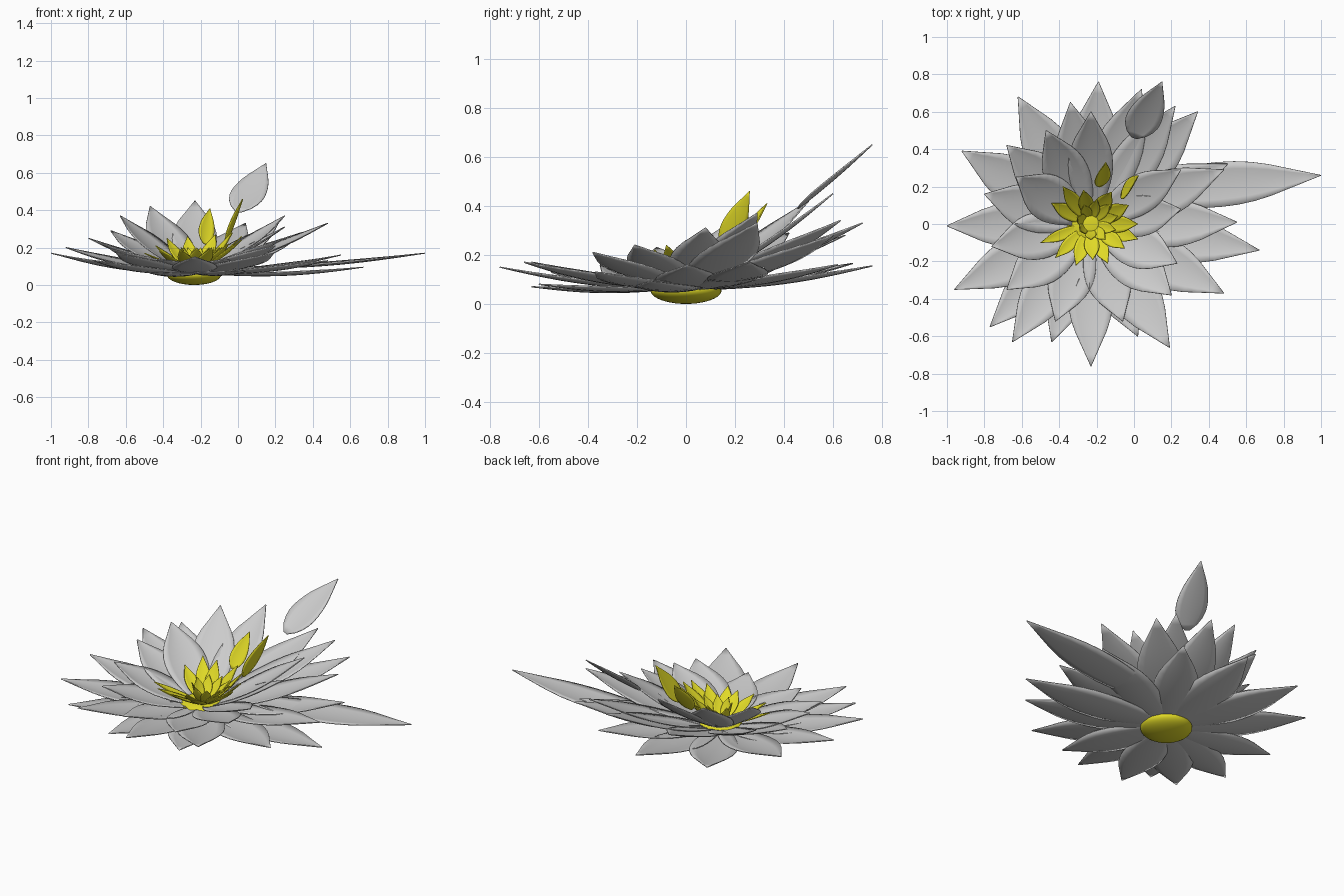
import bpy, bmesh, math
from mathutils import Vector

CENTRE = Vector((-0.235, 0, 0))
yellow = bpy.data.materials.new("yellow")
yellow.diffuse_color = (0.75, 0.7, 0.02, 1)

# Half-width along a petal, from base to tip
WIDTHS = [0.45, 0.62, 0.78, 0.90, 0.98, 1.0, 0.97, 0.87, 0.70, 0.47, 0.24, 0.012]
LOOSE = [0.15, 0.60, 0.84, 0.97, 1.0, 0.96, 0.88, 0.76, 0.59, 0.40, 0.20, 0.012]


def petal(name, base, tip, width, mat=None, profile=WIDTHS, sag=0.03, cup=0.07, side=None):
    """Cupped pointed blade between two points."""
    base, tip = Vector(base), Vector(tip)
    axis = tip - base
    length = axis.length
    axis.normalize()
    side = Vector(side) if side else axis.cross(Vector((0, 0, 1)))
    side = (side - axis * side.dot(axis)).normalized()
    up = side.cross(axis)
    if up.z < 0:
        up = -up
    bm = bmesh.new()
    rows = []
    n = len(profile) - 1
    for i, w in enumerate(profile):
        t = i / n
        mid = base + axis * length * t - up * sag * length * math.sin(math.pi * t)
        row = []
        for j in range(-3, 4):
            s = j / 3
            row.append(bm.verts.new(mid + side * (s * w * width / 2)
                                    + up * (cup * width * w * s * s)))
        rows.append(row)
    for a, b in zip(rows, rows[1:]):
        for j in range(6):
            bm.faces.new((a[j], a[j + 1], b[j + 1], b[j]))
    bmesh.ops.recalc_face_normals(bm, faces=bm.faces)
    for f in bm.faces:
        f.smooth = True
    mesh = bpy.data.meshes.new(name)
    bm.to_mesh(mesh)
    bm.free()
    obj = bpy.data.objects.new(name, mesh)
    bpy.context.collection.objects.link(obj)
    if mat:
        mesh.materials.append(mat)
    mod = obj.modifiers.new("thickness", "SOLIDIFY")
    mod.thickness = 0.005
    mod.offset = 0
    return obj


def ring(name, tips, radius, z, mat=None, **kw):
    """Petals growing outward from a circle about the flower centre."""
    for i, (x, y, h, w) in enumerate(tips):
        d = Vector((x, y, 0)) - CENTRE
        base = CENTRE + d.normalized() * radius + Vector((0, 0, z))
        petal(f"{name}_{i + 1}", base, (x, y, h), w, mat, **kw)


# Low spreading petals: tip x, y, z, width
ring("outer_petal", [
    (-0.92, 0.39, 0.20, 0.27), (-1.0, -0.01, 0.17, 0.24), (-0.96, -0.35, 0.16, 0.25),
    (-0.77, -0.55, 0.13, 0.24), (-0.65, -0.63, 0.17, 0.25), (-0.44, -0.63, 0.07, 0.24),
    (-0.23, -0.76, 0.15, 0.24), (0.02, -0.60, 0.08, 0.25), (0.19, -0.66, 0.17, 0.27),
    (0.48, -0.37, 0.13, 0.27), (0.67, -0.14, 0.095, 0.26), (0.55, 0.01, 0.16, 0.26),
    (0.34, 0.60, 0.28, 0.27), (-0.19, 0.76, 0.155, 0.27), (-0.62, 0.68, 0.165, 0.27),
    (0.50, 0.32, 0.15, 0.25), (0.16, 0.62, 0.16, 0.25),
], 0.08, 0.058)

# Middle petals, raised
ring("middle_petal", [
    (-0.68, 0.42, 0.29, 0.26), (-0.34, 0.65, 0.28, 0.26), (0.04, 0.72, 0.33, 0.26),
    (0.22, 0.63, 0.34, 0.24), (0.48, 0.29, 0.33, 0.25), (0.20, -0.38, 0.21, 0.26),
    (-0.06, -0.52, 0.14, 0.24), (-0.42, -0.52, 0.14, 0.24),
    (-0.68, -0.35, 0.19, 0.25), (-0.76, -0.12, 0.23, 0.25), (-0.80, 0.16, 0.25, 0.25),
], 0.08, 0.07)

# Steep inner petals
ring("inner_petal", [
    (-0.63, 0.25, 0.37, 0.25), (-0.47, 0.50, 0.42, 0.24), (-0.23, 0.60, 0.45, 0.24),
    (0.25, 0.29, 0.37, 0.21), (0.25, 0.08, 0.31, 0.22), (0.23, -0.21, 0.24, 0.24),
], 0.08, 0.085)

# Long stray petal and the detached petal behind
petal("long_petal", (0.0, 0.17, 0.085), (1.0, 0.26, 0.17), 0.24, sag=0.02, cup=0.05,
      side=(0, 1, 0.05))
petal("loose_petal", (0.0, 0.46, 0.39), (0.15, 0.76, 0.65), 0.19, profile=LOOSE,
      sag=0.01, cup=0.05, side=(1, -0.1, 0))

# Yellow stamens
ring("stamen", [
    (-0.03, 0.10, 0.28, 0.09), (0.02, 0.0, 0.26, 0.09), (0.02, -0.08, 0.24, 0.09),
    (-0.05, -0.13, 0.22, 0.08), (-0.14, -0.21, 0.20, 0.08), (-0.22, -0.19, 0.20, 0.08),
    (-0.31, -0.22, 0.19, 0.08), (-0.42, -0.18, 0.18, 0.07), (-0.50, -0.10, 0.17, 0.06),
    (-0.44, 0.11, 0.21, 0.08), (-0.38, 0.20, 0.25, 0.08), (-0.27, 0.18, 0.26, 0.08),
    (-0.12, 0.17, 0.27, 0.09),
], 0.05, 0.085, yellow)
ring("short_stamen", [
    (CENTRE.x + 0.04 + 0.11 * math.cos(a), 0.02 + 0.11 * math.sin(a), 0.20, 0.06)
    for a in [k * math.tau / 9 + 0.2 for k in range(9)]
], 0.03, 0.09, yellow)
petal("tall_stamen_1", (-0.07, 0.15, 0.22), (0.025, 0.26, 0.46), 0.10, yellow, LOOSE, 0.01,
      side=(0.25, 1, 0))
petal("tall_stamen_2", (-0.18, 0.20, 0.22), (-0.15, 0.33, 0.41), 0.09, yellow, LOOSE, 0.01,
      side=(1, 0.5, 0))

# Rounded flower base
bpy.ops.mesh.primitive_uv_sphere_add(segments=40, ring_count=20, radius=1,
                                     location=CENTRE + Vector((0, 0, 0.055)))
base = bpy.context.object
base.name = "flower_base"
base.scale = (0.145, 0.145, 0.055)
base.data.materials.append(yellow)
bpy.ops.object.shade_smooth()
